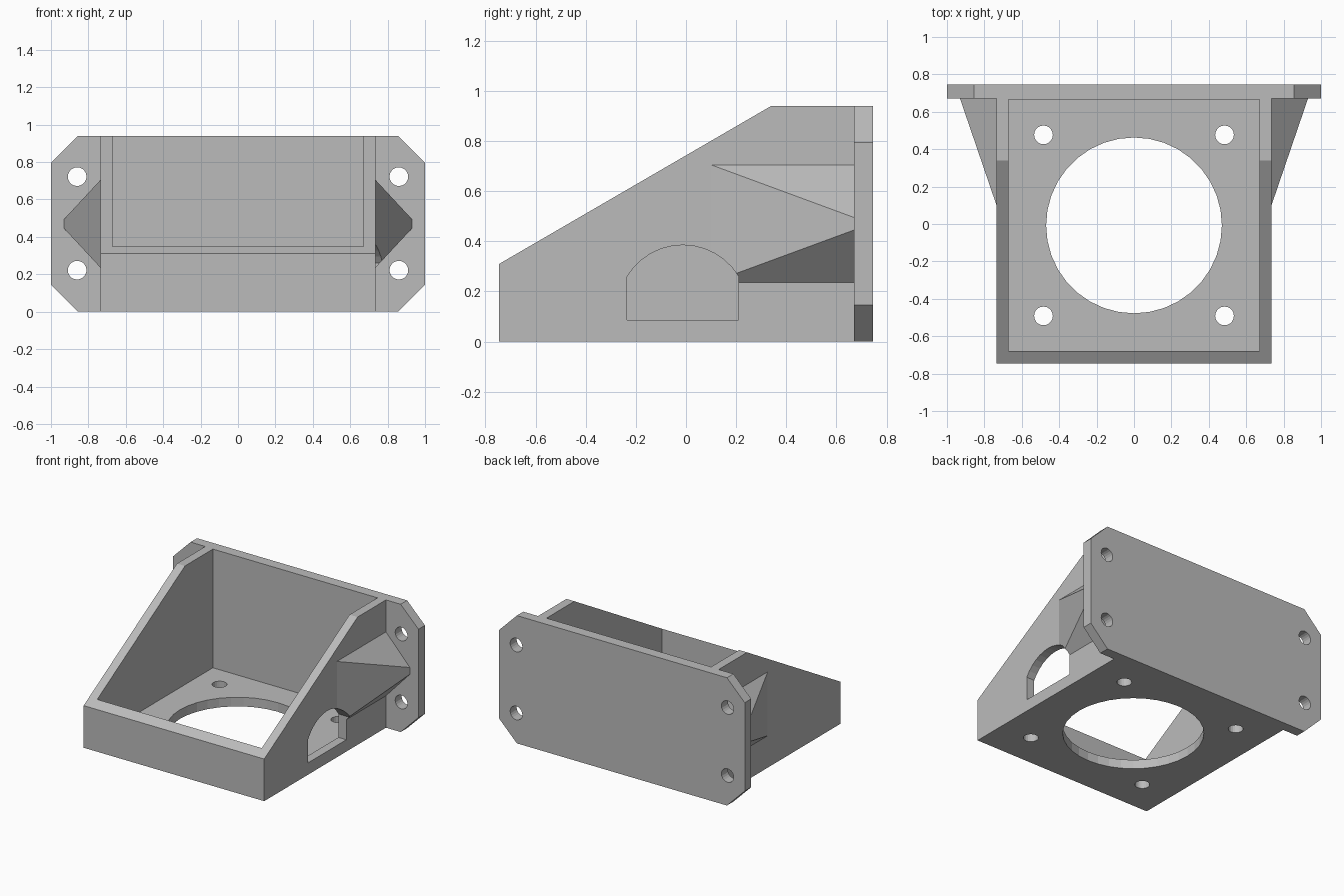
import bpy, bmesh, math
from itertools import product

if "Cube" in bpy.data.objects:
    bpy.data.objects.remove(bpy.data.objects["Cube"], do_unlink=True)

grey = bpy.data.materials.new("bracket grey")
grey.use_nodes = True
grey.diffuse_color = (0.5, 0.5, 0.5, 1)
grey.node_tree.nodes["Principled BSDF"].inputs["Base Color"].default_value = (0.5, 0.5, 0.5, 1)

WALL_X, PLATE_Y, BACK_Y, TOP = 0.735, 0.67, 0.745, 0.94
FLOOR = 0.067
CENTRE_Y = -0.0075


def finish(name, bm):
    bmesh.ops.recalc_face_normals(bm, faces=bm.faces)
    mesh = bpy.data.meshes.new(name)
    bm.to_mesh(mesh)
    bm.free()
    mesh.materials.append(grey)
    obj = bpy.data.objects.new(name, mesh)
    bpy.context.collection.objects.link(obj)
    return obj


def prism(name, outline, axis, start, end):
    """Extrude a 2D outline along the given axis (0 = x, 1 = y, 2 = z)."""
    def place(point, depth):
        co = list(point)
        co.insert(axis, depth)
        return co
    bm = bmesh.new()
    face = bm.faces.new([bm.verts.new(place(p, start)) for p in outline])
    moved = bmesh.ops.extrude_face_region(bm, geom=[face])["geom"]
    shift = place((0, 0), end - start)
    bmesh.ops.translate(bm, vec=shift, verts=[v for v in moved if isinstance(v, bmesh.types.BMVert)])
    return finish(name, bm)


def circle(cx, cy, radius, count):
    return [(cx + radius * math.cos(math.tau * i / count),
             cy + radius * math.sin(math.tau * i / count)) for i in range(count)]


def rectangle(x0, x1, y0, y1):
    return [(x0, y0), (x1, y0), (x1, y1), (x0, y1)]


def cut(target, cutter):
    mod = target.modifiers.new("cut", "BOOLEAN")
    mod.operation, mod.solver, mod.object = "DIFFERENCE", "EXACT", cutter
    bpy.context.view_layer.objects.active = target
    bpy.ops.object.modifier_apply(modifier=mod.name)
    bpy.data.objects.remove(cutter, do_unlink=True)


# Open-topped housing with sloping side walls
housing = prism("housing",
                [(-BACK_Y, 0), (PLATE_Y, 0), (PLATE_Y, TOP), (0.34, TOP), (-BACK_Y, 0.31)],
                0, -WALL_X, WALL_X)
cut(housing, prism("cavity_cutter", rectangle(-0.67, 0.67, -0.68, 0.665), 2, FLOOR, 1.2))

# Large round opening and four screw holes in the floor
cut(housing, prism("opening_cutter", circle(0, CENTRE_Y, 0.47, 36), 2, -0.1, 0.1))
for sx, sy in product((-1, 1), repeat=2):
    cut(housing, prism("floor_hole_cutter",
                       circle(0.484 * sx, CENTRE_Y + 0.484 * sy, 0.05, 20), 2, -0.1, 0.1))

# Rear mounting plate with chamfered corners and four screw holes
c = 0.145
plate = prism("mounting_plate",
              [(-1 + c, 0), (1 - c, 0), (1, c), (1, TOP - c),
               (1 - c, TOP), (-1 + c, TOP), (-1, TOP - c), (-1, c)],
              1, PLATE_Y, BACK_Y)
for sx, z in product((-1, 1), (0.222, 0.722)):
    cut(plate, prism("plate_hole_cutter", circle(0.86 * sx, z, 0.05, 20), 1, 0.6, 0.8))


def gusset(name, side):
    """Tapered brace between a side wall and the mounting plate."""
    bm = bmesh.new()
    rows = [(WALL_X, 0.1, 0.235, 0.705), (WALL_X, PLATE_Y, 0.235, 0.705),
            (0.93, PLATE_Y, 0.445, 0.495)]
    for x, y, low, high in rows:
        for z in (low, high):
            bm.verts.new((side * x, y, z))
    bmesh.ops.convex_hull(bm, input=bm.verts)
    bmesh.ops.dissolve_limit(bm, angle_limit=0.01, verts=bm.verts, edges=bm.edges)
    return finish(name, bm)


left_gusset = gusset("left_gusset", 1)
right_gusset = gusset("right_gusset", -1)

# Arched cable opening through one wall and the foot of its gusset
half, radius, arc_z = 0.2225, 0.26, 0.125
limit = math.acos(half / radius)
arch = [(CENTRE_Y - 0.005 - half, 0.087), (CENTRE_Y - 0.005 + half, 0.087)]
for i in range(13):
    a = limit + (math.pi - 2 * limit) * i / 12
    arch.append((CENTRE_Y - 0.005 + radius * math.cos(a), arc_z + radius * math.sin(a)))
for part in (housing, left_gusset):
    cut(part, prism("arch_cutter", arch, 0, 0.6, 1.1))
